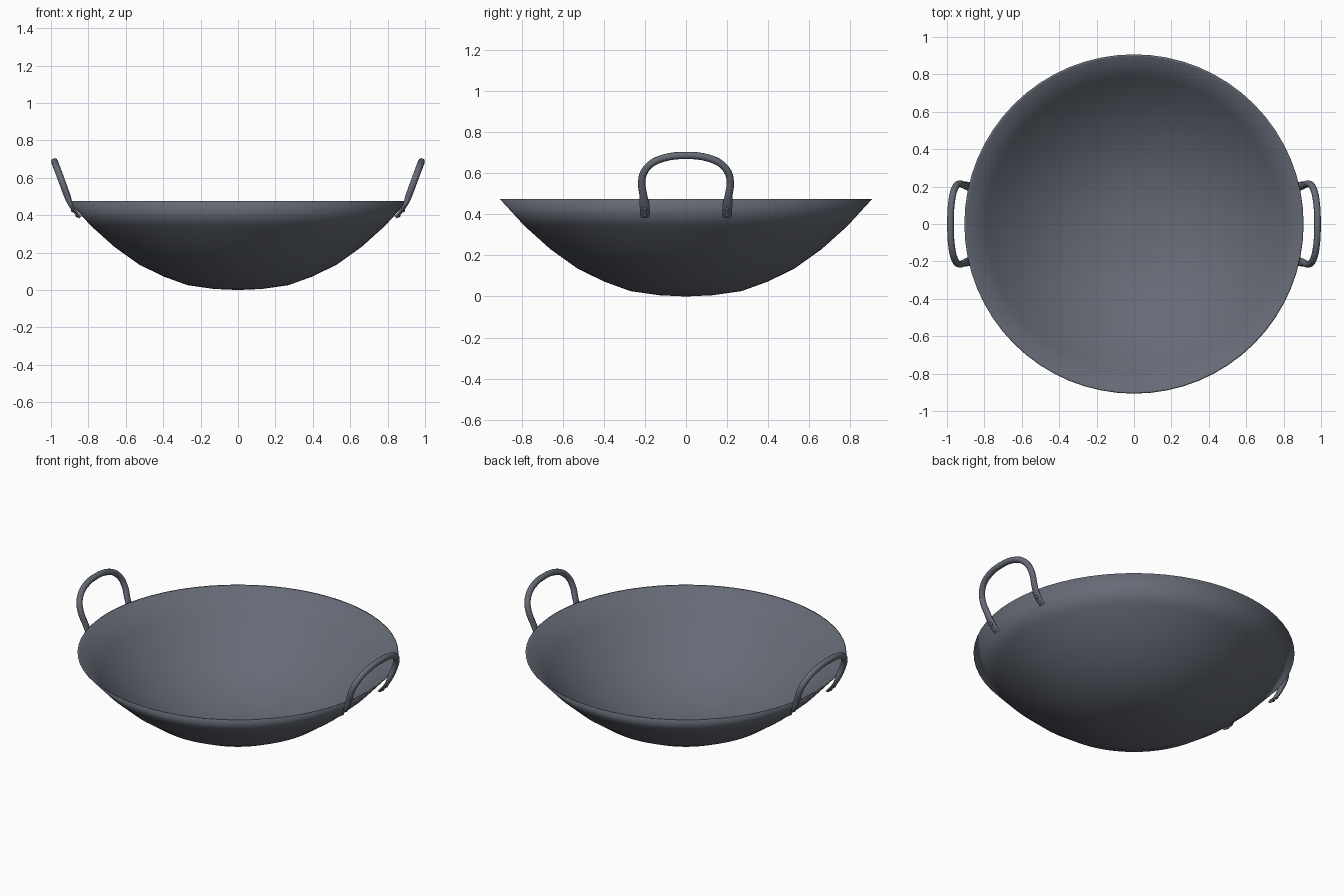
import bpy, bmesh, math
from mathutils import Vector

if "Cube" in bpy.data.objects:
    bpy.data.objects.remove(bpy.data.objects["Cube"])

steel = bpy.data.materials.new("dark_steel")
steel.use_nodes = True
colour = (0.13, 0.145, 0.18, 1)
steel.diffuse_color = colour
steel.node_tree.nodes["Principled BSDF"].inputs["Base Color"].default_value = colour


def finish(bm, name):
    bmesh.ops.recalc_face_normals(bm, faces=bm.faces)
    for f in bm.faces:
        f.smooth = True
    mesh = bpy.data.meshes.new(name)
    bm.to_mesh(mesh)
    bm.free()
    mesh.materials.append(steel)
    obj = bpy.data.objects.new(name, mesh)
    bpy.context.collection.objects.link(obj)
    return obj


def spline(points, steps):
    """Catmull-Rom interpolation through the points."""
    pts = [Vector(p) for p in points]
    pts = [2 * pts[0] - pts[1]] + pts + [2 * pts[-1] - pts[-2]]
    out = []
    for i in range(1, len(pts) - 2):
        a, b, c, d = pts[i - 1:i + 3]
        for s in range(steps):
            t = s / steps
            out.append(0.5 * (2 * b + (c - a) * t + (2 * a - 5 * b + 4 * c - d) * t**2
                              + (3 * b - a - 3 * c + d) * t**3))
    return out + [pts[-2]]


# Bowl: thin shell spun from its outer and inner profile
outer = [(0, 0), (0.13, 0.006), (0.27, 0.026), (0.4, 0.073), (0.53, 0.137),
         (0.66, 0.23), (0.785, 0.342), (0.907, 0.475)]
wall = 0.012
inner = [(r, z + wall) for r, z in outer[:-1]] + [(0.897, 0.475)]
bm = bmesh.new()
verts = [bm.verts.new((r, 0, z)) for r, z in outer + inner[::-1]]
edges = [bm.edges.new(pair) for pair in zip(verts, verts[1:])]
bmesh.ops.spin(bm, geom=verts + edges, axis=(0, 0, 1), cent=(0, 0, 0),
               angle=math.tau, steps=64, use_duplicate=False)
bmesh.ops.remove_doubles(bm, verts=bm.verts, dist=0.0005)
finish(bm, "bowl")


# Handles: swept loop whose riveted feet are flattened against the bowl
# half path: x, y, z and section half-width, half-thickness
half = [((0.843, 0.2, 0.388), (0.022, 0.009)), ((0.868, 0.2, 0.415), (0.024, 0.009)),
        ((0.892, 0.203, 0.45), (0.023, 0.011)), ((0.910, 0.208, 0.495), (0.019, 0.017)),
        ((0.930, 0.216, 0.55), (0.018, 0.018)), ((0.951, 0.204, 0.607), (0.018, 0.018)),
        ((0.969, 0.157, 0.655), (0.018, 0.018)), ((0.979, 0.08, 0.681), (0.018, 0.018))]
top = [((0.981, 0, 0.687), (0.018, 0.018))]
full = half + top + [((x, -y, z), s) for (x, y, z), s in half[::-1]]
path = spline([p for p, s in full], 4)
sizes = spline([(*s, 0) for p, s in full], 4)
SIDES = 12


def handle(side, name):
    bm = bmesh.new()
    rings = []
    for i, (p, size) in enumerate(zip(path, sizes)):
        tangent = (path[min(i + 1, len(path) - 1)] - path[max(i - 1, 0)]).normalized()
        out = Vector((0.93, 0, -0.36)) if p.z > 0.46 else Vector((0.74, 0, -0.67))
        out = (out - tangent * out.dot(tangent)).normalized()
        across = tangent.cross(out)
        ring = []
        for k in range(SIDES):
            a = math.tau * k / SIDES
            v = p + across * size.x * math.cos(a) + out * size.y * math.sin(a)
            ring.append(bm.verts.new((v.x * side, v.y, v.z)))
        rings.append(ring)
    for a, b in zip(rings, rings[1:]):
        for k in range(SIDES):
            n = (k + 1) % SIDES
            bm.faces.new((a[k], a[n], b[n], b[k]))
    for cap in (rings[0], rings[-1]):
        bm.faces.new(cap)
    return finish(bm, name)


def rivet(side, y, z, x, name):
    bm = bmesh.new()
    bmesh.ops.create_uvsphere(bm, u_segments=12, v_segments=8, radius=0.011)
    normal = Vector((0.74 * side, 0, -0.67))
    turn = normal.to_track_quat('Z', 'Y')
    for v in bm.verts:
        v.co = turn @ Vector((v.co.x, v.co.y, v.co.z * 0.7)) + Vector((x * side, y, z))
    finish(bm, name)


for side, label in ((1, "left"), (-1, "right")):
    loop = handle(side, label + "_handle")
    bpy.ops.object.select_all(action='DESELECT')
    loop.select_set(True)
    bpy.context.view_layer.objects.active = loop
    bpy.ops.object.shade_smooth_by_angle(angle=math.radians(50))
    # Two rivets on each foot
    for y, end in ((0.2, "back"), (-0.2, "front")):
        rivet(side, y, 0.397, 0.86, f"{label}_{end}_lower_rivet")
        rivet(side, y, 0.425, 0.885, f"{label}_{end}_upper_rivet")
